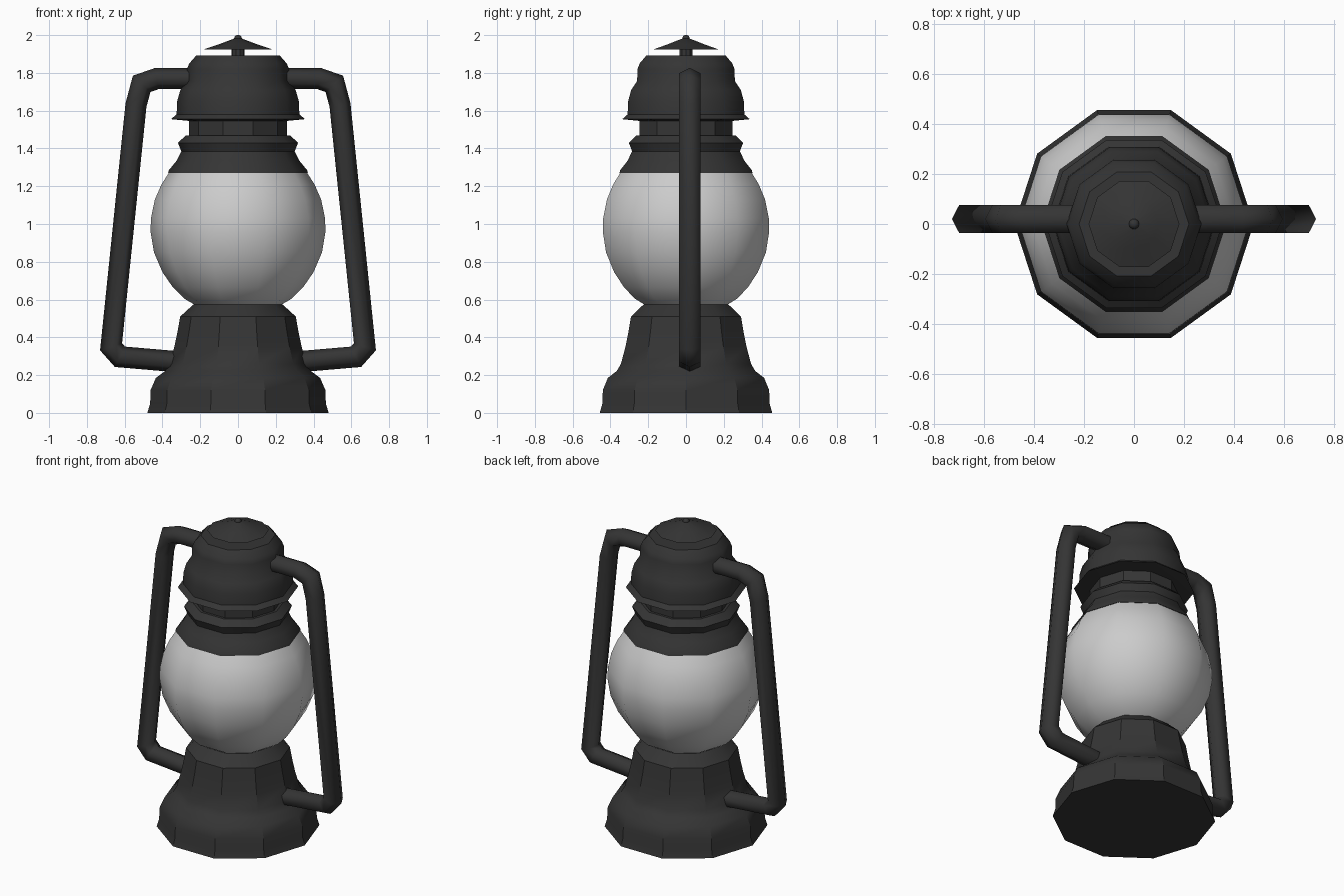
import bpy, bmesh, math
from mathutils import Vector

if "Cube" in bpy.data.objects:
    bpy.data.objects.remove(bpy.data.objects["Cube"])

SIDES = 10


def material(name, color):
    m = bpy.data.materials.new(name)
    m.diffuse_color = color
    m.use_nodes = True
    m.node_tree.nodes["Principled BSDF"].inputs["Base Color"].default_value = m.diffuse_color
    return m


IRON = material("dark_iron", (0.035, 0.035, 0.035, 1))
GLASS = material("frosted_glass", (0.75, 0.75, 0.75, 0.85))


def skin_rings(name, rings, mat, angle, caps=True):
    """Bridge a list of point rings into a tube and shade it."""
    bm = bmesh.new()
    loops = [[bm.verts.new(p) for p in ring] for ring in rings]
    for a, b in zip(loops, loops[1:]):
        n = len(a)
        for i in range(n):
            bm.faces.new((a[i], a[(i + 1) % n], b[(i + 1) % n], b[i]))
    if caps:
        bm.faces.new(loops[0][::-1])
        bm.faces.new(loops[-1])
    bmesh.ops.recalc_face_normals(bm, faces=bm.faces)
    me = bpy.data.meshes.new(name)
    bm.to_mesh(me)
    bm.free()
    me.shade_smooth()
    me.set_sharp_from_angle(angle=math.radians(angle))
    me.materials.append(mat)
    ob = bpy.data.objects.new(name, me)
    bpy.context.collection.objects.link(ob)
    return ob


def lathe(name, profile, mat=IRON, angle=30, caps=True, sides=SIDES):
    """Revolve (radius, z) pairs around the z axis."""
    turn = [2 * math.pi * i / sides for i in range(sides)]
    rings = [[(r * math.cos(t), r * math.sin(t), z) for t in turn] for r, z in profile]
    return skin_rings(name, rings, mat, angle, caps)


def tube(name, path, y, radius, half_width):
    """Sweep a six-sided section along an (x, z) path with mitred bends."""
    pts = [Vector(p) for p in path]
    rings = []
    for i, p in enumerate(pts):
        d_in = (p - pts[max(i - 1, 0)]).normalized() if i else (pts[1] - p).normalized()
        d_out = (pts[i + 1] - p).normalized() if i < len(pts) - 1 else d_in
        tangent = (d_in + d_out).normalized()
        normal = Vector((-tangent.y, tangent.x)) / tangent.dot(d_in)
        ring = []
        for k in range(6):
            t = math.pi * k / 3
            q = p + normal * radius * math.cos(t)
            ring.append((q.x, y + half_width * math.sin(t) / math.sin(math.pi / 3), q.y))
        rings.append(ring)
    return skin_rings(name, rings, IRON, 65)


# Fuel base
lathe("base", [(0.48, 0), (0.465, 0.05), (0.463, 0.12), (0.435, 0.185), (0.385, 0.222),
               (0.362, 0.26), (0.337, 0.35), (0.32, 0.43), (0.306, 0.51), (0.235, 0.575)],
      angle=33)

# Glass globe
lathe("globe", [(0.225, 0.57), (0.285, 0.605), (0.345, 0.665), (0.40, 0.745), (0.445, 0.85),
                (0.463, 0.96), (0.461, 1.03), (0.44, 1.13), (0.405, 1.21), (0.36, 1.28)],
      GLASS, angle=80, caps=False)

# Collar above the globe
lathe("collar", [(0.355, 1.27), (0.37, 1.27), (0.366, 1.285), (0.325, 1.335), (0.30, 1.385),
                 (0.318, 1.43), (0.277, 1.468)], angle=40)

# Narrow neck
lathe("neck", [(0.26, 1.45), (0.26, 1.57)])

# Domed chimney with flared rim
lathe("chimney", [(0.25, 1.545), (0.355, 1.555), (0.325, 1.58), (0.322, 1.65), (0.305, 1.71),
                  (0.272, 1.757), (0.27, 1.82), (0.258, 1.85), (0.22, 1.893)], angle=40)

# Finial: stem, rain cap and knob
lathe("finial_stem", [(0.035, 1.885), (0.035, 1.94)])
lathe("rain_cap", [(0.182, 1.924), (0.10, 1.952), (0.02, 1.982)], angle=40)
lathe("finial_knob", [(0.01, 1.963), (0.02, 1.973), (0.021, 1.983), (0.016, 1.995), (0.006, 2.0)],
      angle=60)

# Side frame tubes, mirrored left to right
frame = tube("side_frame", [(0.24, 1.77), (0.43, 1.77), (0.51, 1.742), (0.54, 1.63),
                            (0.672, 0.35), (0.625, 0.297), (0.31, 0.27)], 0.02, 0.056, 0.056)
mirror = frame.modifiers.new("mirror", "MIRROR")
mirror.use_axis = (True, False, False)
